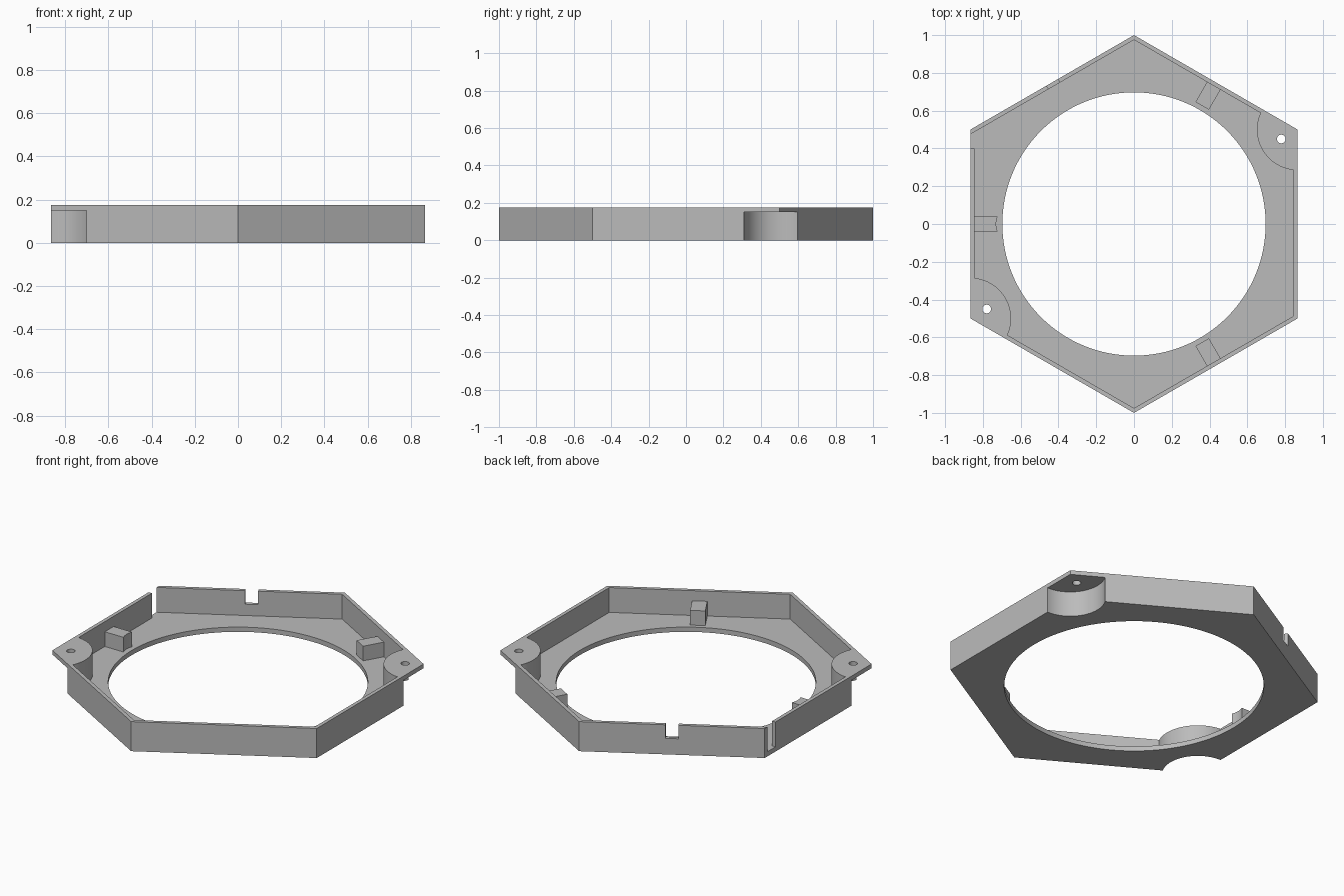
import bpy
import bmesh
from math import cos, sin, pi, radians, tan

HEIGHT, FLOOR, WALL = 0.175, 0.028, 0.0217
APOTHEM = cos(pi / 6)
INNER_RADIUS = 1 - WALL / APOTHEM
LOW, HIGH = -0.1, 0.3          # overshoot for cutters
CORNERS = (1, -1)              # sign of the two opposite mounting corners

cube = bpy.data.objects.get("Cube")
if cube:
    bpy.data.objects.remove(cube, do_unlink=True)

grey = bpy.data.materials.new("plain_grey")
grey.use_nodes = True
grey.diffuse_color = (0.5, 0.5, 0.5, 1)
grey.node_tree.nodes["Principled BSDF"].inputs["Base Color"].default_value = grey.diffuse_color


def prism(name, points, z0, z1):
    """Extrude a closed outline from z0 to z1."""
    bm = bmesh.new()
    face = bm.faces.new([bm.verts.new((x, y, z0)) for x, y in points])
    top = bmesh.ops.extrude_face_region(bm, geom=[face])["geom"]
    for v in top:
        if isinstance(v, bmesh.types.BMVert):
            v.co.z = z1
    bmesh.ops.recalc_face_normals(bm, faces=bm.faces)
    mesh = bpy.data.meshes.new(name)
    bm.to_mesh(mesh)
    bm.free()
    obj = bpy.data.objects.new(name, mesh)
    bpy.context.collection.objects.link(obj)
    return obj


def ring(radius, count, cx=0, cy=0, start=0):
    return [(cx + radius * cos(start + 2 * pi * i / count),
             cy + radius * sin(start + 2 * pi * i / count)) for i in range(count)]


def turned(points, angle):
    c, s = cos(angle), sin(angle)
    return [(x * c - y * s, x * s + y * c) for x, y in points]


def cut(target, cutter):
    """Subtract the cutter, bake the result and drop the cutter."""
    mod = target.modifiers.new("cut", "BOOLEAN")
    mod.operation, mod.solver, mod.object = "DIFFERENCE", "EXACT", cutter
    bpy.context.view_layer.update()
    graph = bpy.context.evaluated_depsgraph_get()
    mesh = bpy.data.meshes.new_from_object(target.evaluated_get(graph))
    target.modifiers.clear()
    target.data = mesh
    bpy.data.objects.remove(cutter, do_unlink=True)


# Hexagonal tray; its inner space leaves solid round posts at two corners
frame = prism("hexagonal_frame", ring(1, 6, start=pi / 6), 0, HEIGHT)
space = prism("inner_space", ring(INNER_RADIUS, 6, start=pi / 6), FLOOR, HIGH)
for s in CORNERS:
    cut(space, prism("post", ring(0.215, 96, s * APOTHEM, s * 0.5), LOW, HIGH + 0.1))
cut(frame, space)

# Large round opening
cut(frame, prism("opening", ring(0.697, 128), LOW, HIGH))

# Recess under each mounting corner and its screw hole
for s in CORNERS:
    cut(frame, prism("recess", ring(0.19, 96, s * APOTHEM, s * 0.5), LOW, 0.15))
    cut(frame, prism("screw_hole", ring(0.023, 32, s * 0.78, s * 0.45), LOW, HIGH))

# Shallow notch in the middle of the back right-hand wall
notch = [(0.8, -0.035), (0.9, -0.035), (0.9, 0.035), (0.8, 0.035)]
cut(frame, prism("notch", turned(notch, radians(120)), 0.095, HIGH))

# Full-depth gap beside the corner, flush with the neighbouring wall
slope = tan(pi / 6)
gap = [(-0.9, 0.4), (-0.835, 0.4),
       (-0.835, INNER_RADIUS - 0.835 * slope), (-0.9, INNER_RADIUS - 0.9 * slope)]
cut(frame, prism("gap", gap, FLOOR, HIGH))

# Three support blocks against alternate walls, one with a hollowed inner end
parts = [frame]
for name, degrees, hollow in (("back_block", 60, 0), ("side_block", 180, 0.008),
                              ("front_block", 300, 0)):
    inner = [(0.722 + hollow * (1 - (t / 4) ** 2), 0.041 * t / 4) for t in range(4, -5, -1)] \
        if hollow else [(0.722, 0.041), (0.722, -0.041)]
    outline = [(0.85, -0.041), (0.85, 0.041)] + inner
    parts.append(prism(name, turned(outline, radians(degrees)), FLOOR - 0.01, 0.115))

# Colour and shading
for part in parts:
    part.data.materials.clear()
    part.data.materials.append(grey)
    bpy.ops.object.select_all(action="DESELECT")
    part.select_set(True)
    bpy.context.view_layer.objects.active = part
    bpy.ops.object.shade_smooth_by_angle(angle=radians(30))
